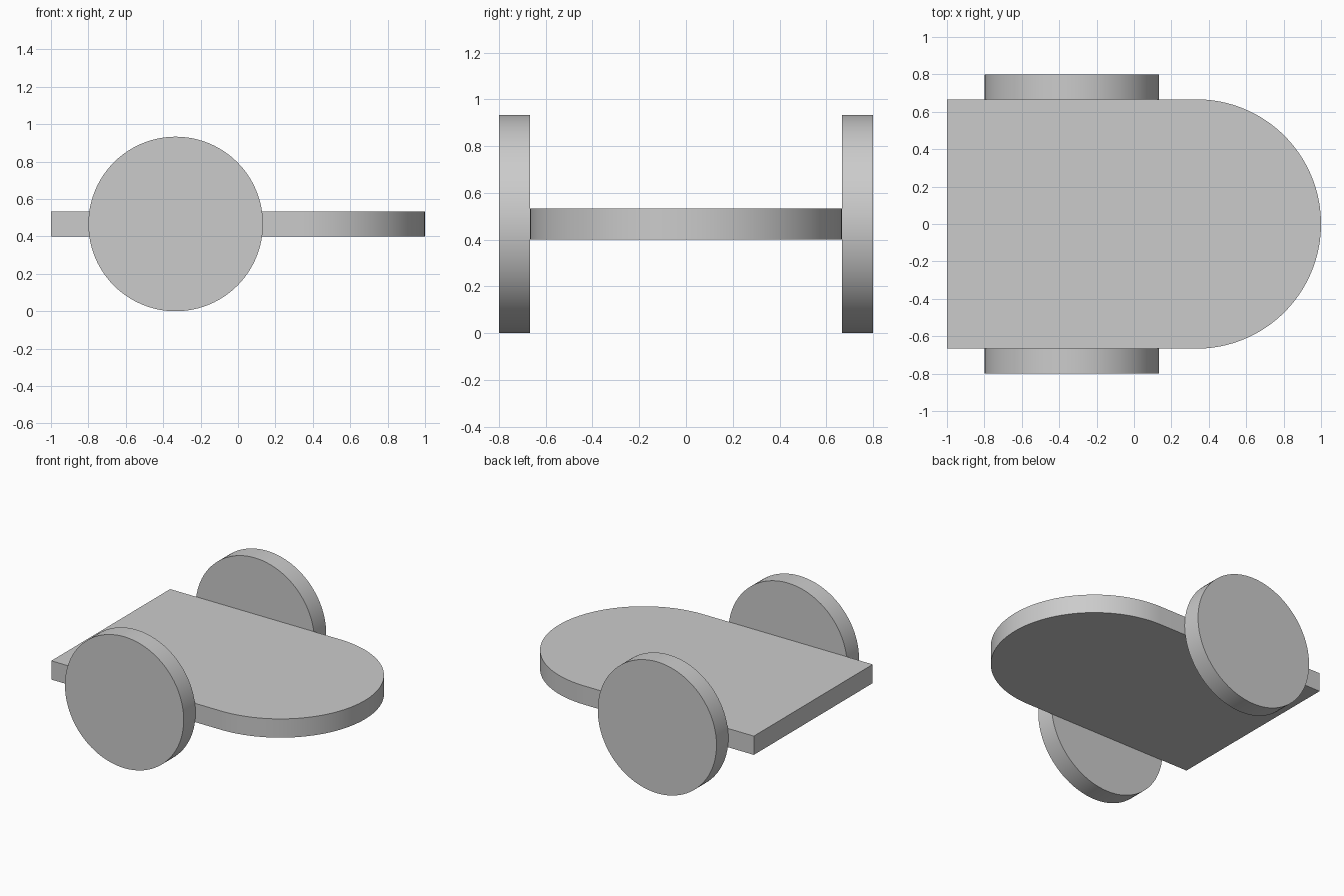
import bpy
import bmesh
from math import cos, sin, pi, radians

default = bpy.data.objects.get("Cube")
if default:
    bpy.data.objects.remove(default, do_unlink=True)

# One plain grey for every part
GREY = (0.6, 0.6, 0.6, 1.0)
grey = bpy.data.materials.new("light grey")
grey.use_nodes = True
grey.diffuse_color = GREY
grey.node_tree.nodes["Principled BSDF"].inputs["Base Color"].default_value = GREY

HALF_WIDTH = 2 / 3
THICK = 2 / 15
WHEEL_R = 7 / 15


def finish(obj):
    obj.data.materials.append(grey)
    bpy.ops.object.select_all(action="DESELECT")
    obj.select_set(True)
    bpy.context.view_layer.objects.active = obj
    bpy.ops.object.shade_smooth_by_angle(angle=radians(30))


def add_deck(name, bottom):
    """Flat plate with a square back end and a semicircular nose."""
    steps = 64
    outline = [(-1, HALF_WIDTH), (-1, -HALF_WIDTH)]
    for i in range(steps + 1):
        a = -pi / 2 + pi * i / steps
        outline.append((1 - HALF_WIDTH + HALF_WIDTH * cos(a), HALF_WIDTH * sin(a)))
    bm = bmesh.new()
    face = bm.faces.new([bm.verts.new((x, y, bottom)) for x, y in outline])
    top = bmesh.ops.extrude_face_region(bm, geom=[face])["geom"]
    bmesh.ops.translate(bm, vec=(0, 0, THICK),
                        verts=[v for v in top if isinstance(v, bmesh.types.BMVert)])
    bmesh.ops.recalc_face_normals(bm, faces=bm.faces)
    mesh = bpy.data.meshes.new(name)
    bm.to_mesh(mesh)
    bm.free()
    obj = bpy.data.objects.new(name, mesh)
    bpy.context.collection.objects.link(obj)
    finish(obj)


def add_wheel(name, side):
    """Solid disc standing against one side of the deck."""
    bpy.ops.mesh.primitive_cylinder_add(
        vertices=96, radius=WHEEL_R, depth=THICK,
        location=(-1 / 3, side * (HALF_WIDTH + THICK / 2), WHEEL_R),
        rotation=(pi / 2, 0, 0))
    obj = bpy.context.object
    obj.name = name
    finish(obj)


add_deck("deck", bottom=WHEEL_R - THICK / 2)
add_wheel("front_wheel", -1)
add_wheel("back_wheel", 1)
